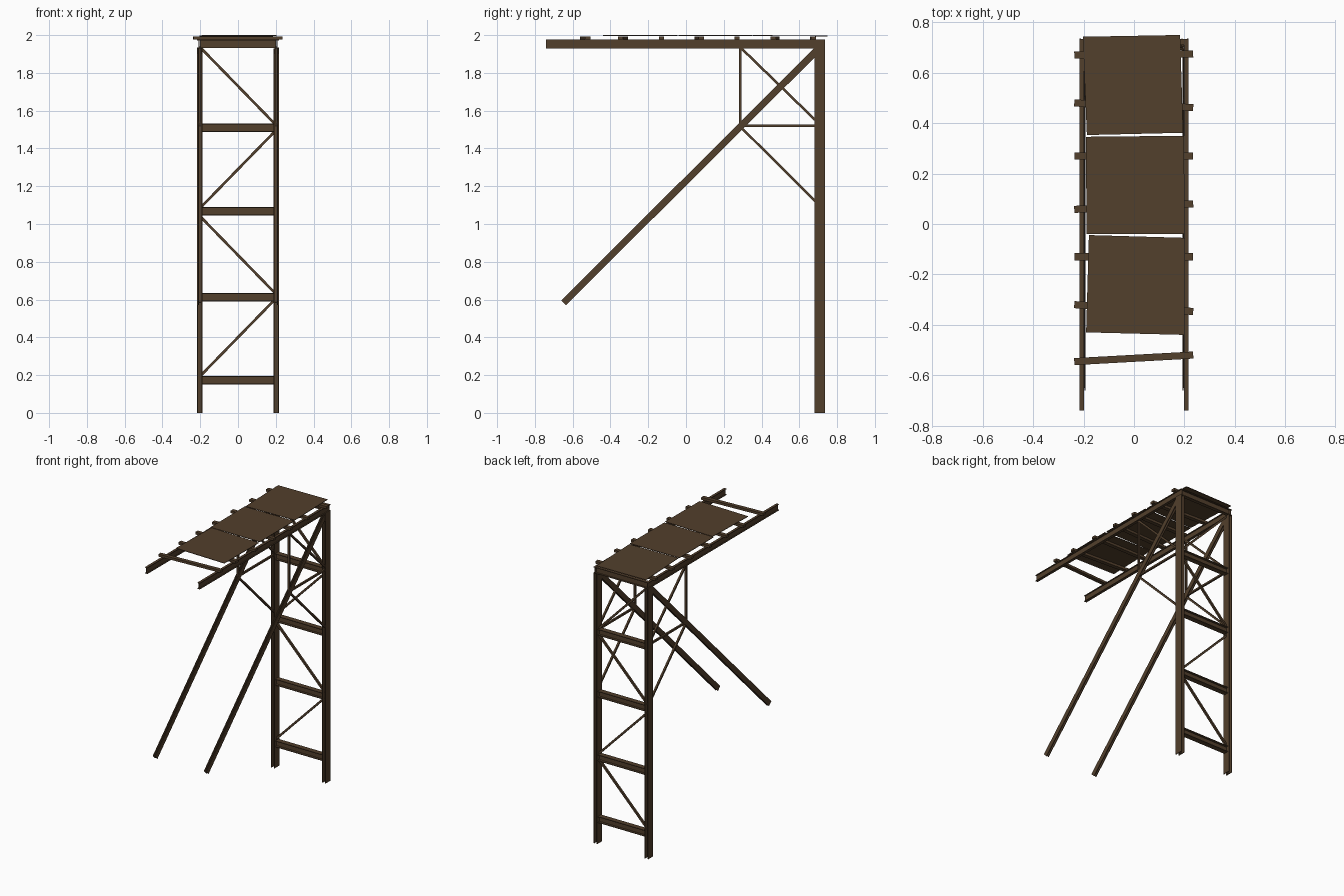
import bpy, bmesh
from mathutils import Vector

if "Cube" in bpy.data.objects:
    bpy.data.objects.remove(bpy.data.objects["Cube"])

rust = bpy.data.materials.new("rusty_brown")
rust.diffuse_color = (0.085, 0.05, 0.025, 1)
rust.use_nodes = True
rust.node_tree.nodes["Principled BSDF"].inputs["Base Color"].default_value = rust.diffuse_color


def sweep(name, p0, p1, up, profile):
    """Extrude a closed profile (side, up) from p0 to p1."""
    p0, p1 = Vector(p0), Vector(p1)
    d = (p1 - p0).normalized()
    side = d.cross(Vector(up)).normalized()
    upv = side.cross(d).normalized()
    bm = bmesh.new()
    rings = [[bm.verts.new(p + side * a + upv * b) for a, b in profile] for p in (p0, p1)]
    n = len(profile)
    for i in range(n):
        j = (i + 1) % n
        bm.faces.new((rings[0][i], rings[0][j], rings[1][j], rings[1][i]))
    bm.faces.new(rings[0][::-1])
    bm.faces.new(rings[1])
    bmesh.ops.recalc_face_normals(bm, faces=bm.faces)
    me = bpy.data.meshes.new(name)
    bm.to_mesh(me)
    bm.free()
    me.materials.append(rust)
    ob = bpy.data.objects.new(name, me)
    bpy.context.collection.objects.link(ob)
    return ob


def i_beam(name, p0, p1, up, w, h, t=0.005):
    a, b, c = w / 2, h / 2, t / 2
    k = b - t
    sweep(name, p0, p1, up, [(-a, -b), (a, -b), (a, -k), (c, -k), (c, k), (a, k),
                             (a, b), (-a, b), (-a, k), (-c, k), (-c, -k), (-a, -k)])


def bar(name, p0, p1, up, w, h):
    a, b = w / 2, h / 2
    sweep(name, p0, p1, up, [(-a, -b), (a, -b), (a, b), (-a, b)])


X, Z = (1, 0, 0), (0, 0, 1)
for s, side in ((-1, "left"), (1, "right")):
    x = 0.202 * s
    # posts, top rails and long diagonal struts
    i_beam(side + "_post", (x, 0.708, 0), (x, 0.708, 1.93), X, 0.056, 0.028)
    i_beam(side + "_rail", (0.207 * s, -0.74, 1.953), (0.207 * s, 0.735, 1.953), Z, 0.018, 0.046)
    i_beam(side + "_strut", (x, -0.648, 0.583), (x, 0.696, 1.922), X, 0.036, 0.02)
    # thin side bracing
    for i, (y0, z0, y1, z1) in enumerate([(0.288, 1.52, 0.288, 1.93), (0.288, 1.52, 0.69, 1.52),
                                          (0.288, 1.935, 0.69, 1.545), (0.288, 1.515, 0.69, 1.115)]):
        bar(f"{side}_brace_{i}", (x, y0, z0), (x, y1, z1), X, 0.013, 0.013)

# rungs between the posts and the beam across the top
for i, z in enumerate((0.172, 0.613, 1.067, 1.51)):
    i_beam(f"rung_{i}", (-0.19, 0.708, z), (0.19, 0.708, z), Z, 0.036, 0.045)
i_beam("top_crossbeam", (-0.2, 0.722, 1.953), (0.2, 0.722, 1.953), Z, 0.024, 0.045)

# zigzag rods on the tower
for i, (z0, z1) in enumerate(((0.2, 0.6), (1.035, 0.635), (1.09, 1.49), (1.93, 1.53))):
    bar(f"tower_brace_{i}", (-0.195, 0.708, z0), (0.195, 0.708, z1), (0, 1, 0), 0.014, 0.014)

# crooked sleepers
for i, (a, b) in enumerate(((0.67, 0.675), (0.48, 0.462), (0.27, 0.27), (0.058, 0.08),
                            (-0.13, -0.13), (-0.32, -0.347), (-0.546, -0.52))):
    bar(f"sleeper_{i}", (-0.237, a, 1.984), (0.235, b, 1.984), Z, 0.028, 0.017)

# thin crooked deck sheets
sheets = [[(-0.203, 0.743), (0.183, 0.75), (0.195, 0.362), (-0.187, 0.353)],
          [(-0.19, 0.346), (0.199, 0.35), (0.2, -0.04), (-0.189, -0.04)],
          [(-0.179, -0.044), (0.203, -0.055), (0.2, -0.44), (-0.19, -0.43)]]
for i, pts in enumerate(sheets):
    ob = sweep(f"deck_sheet_{i}", (0, 0, 1.9965), (0, 0, 2.0), (0, 1, 0),
               [(-px, py) for px, py in pts])
    if i == 0:
        for v in ob.data.vertices:  # back sheet sags slightly to the rear
            if v.co.y > 0.6:
                v.co.z -= 0.003
    # undo the sweep's axis flip if it mirrored the outline
    if max(v.co.x for v in ob.data.vertices) < max(p[0] for p in pts) - 1e-4 or \
       abs(ob.data.vertices[0].co.x - pts[0][0]) > 1e-4:
        for v in ob.data.vertices:
            v.co.x *= -1
        ob.data.flip_normals()
